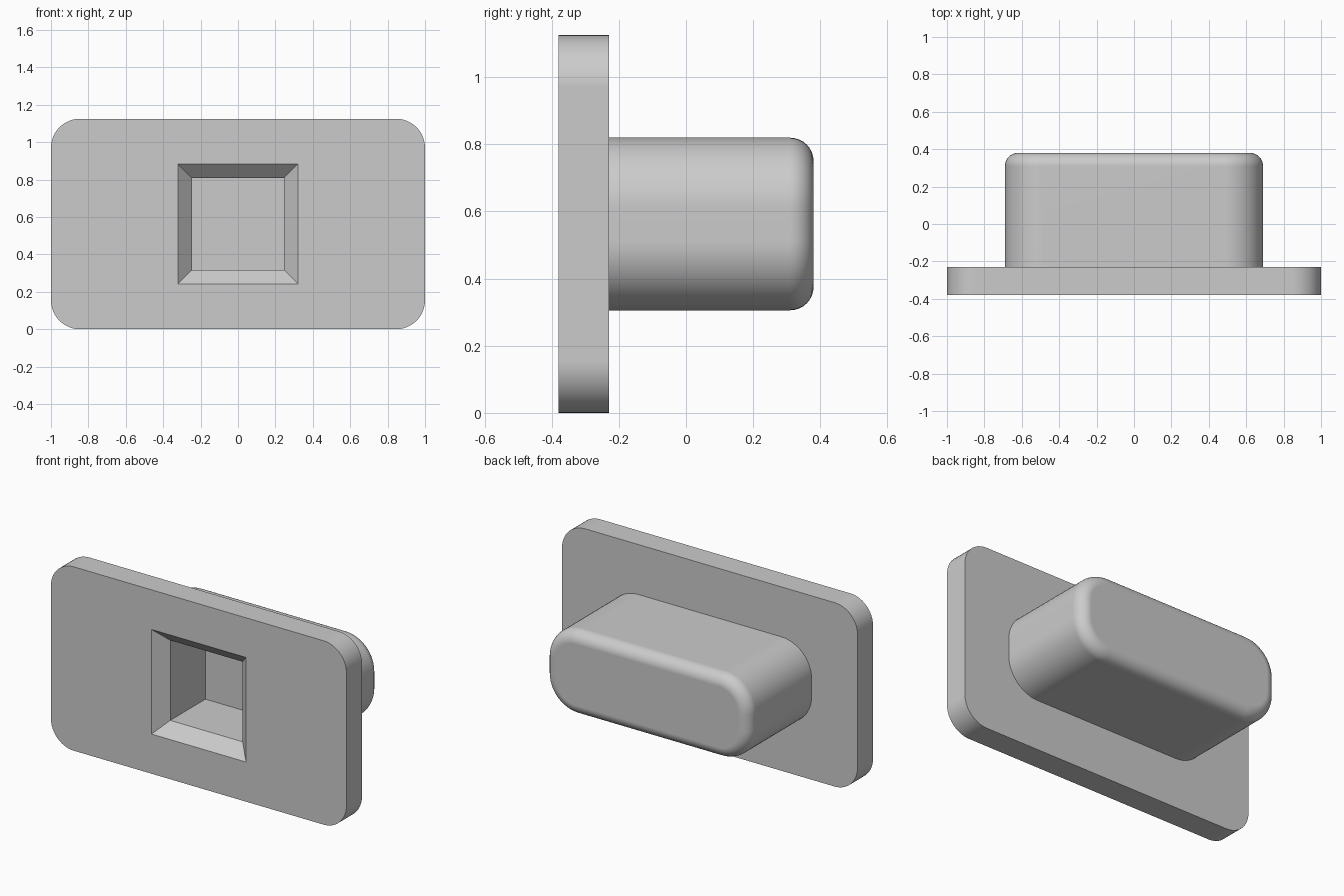
import bpy
import bmesh
from math import sin, cos, pi, radians

cube = bpy.data.objects.get("Cube")
if cube:
    bpy.data.objects.remove(cube, do_unlink=True)

MID_Z = 0.5625
FRONT, PLATE_BACK, BACK = -0.38, -0.23, 0.38

grey = bpy.data.materials.new("light grey")
grey.use_nodes = True
colour = (0.6, 0.6, 0.6, 1)
grey.diffuse_color = colour
grey.node_tree.nodes["Principled BSDF"].inputs["Base Color"].default_value = colour


def outline(half_x, half_z, radius, steps):
    """Rectangle in x and z with round corners (square when radius is 0)."""
    if radius == 0:
        steps = 0
    points = []
    for quarter, (sx, sz) in enumerate([(1, 1), (-1, 1), (-1, -1), (1, -1)]):
        for i in range(steps + 1):
            a = (quarter + (i / steps if steps else 0)) * pi / 2
            points.append((sx * (half_x - radius) + radius * cos(a),
                           sz * (half_z - radius) + radius * sin(a)))
    return points


def loft(name, half_x, half_z, radius, sections, steps=12):
    """Solid along y through sections given as (y, inset)."""
    bm = bmesh.new()
    rings = []
    for y, inset in sections:
        shape = outline(half_x - inset, half_z - inset, max(radius - inset, 0), steps)
        rings.append([bm.verts.new((x, y, MID_Z + z)) for x, z in shape])
    for a, b in zip(rings, rings[1:]):
        for i in range(len(a)):
            j = (i + 1) % len(a)
            bm.faces.new((a[i], a[j], b[j], b[i]))
    bm.faces.new(rings[0])
    bm.faces.new(rings[-1])
    bmesh.ops.recalc_face_normals(bm, faces=bm.faces)
    mesh = bpy.data.meshes.new(name)
    bm.to_mesh(mesh)
    bm.free()
    mesh.materials.append(grey)
    obj = bpy.data.objects.new(name, mesh)
    bpy.context.collection.objects.link(obj)
    return obj


def combine(target, tool, operation):
    mod = target.modifiers.new(operation.lower(), "BOOLEAN")
    mod.operation = operation
    mod.solver = "EXACT"
    mod.object = tool
    bpy.context.view_layer.objects.active = target
    bpy.ops.object.modifier_apply(modifier=mod.name)
    bpy.data.objects.remove(tool, do_unlink=True)


# Flat face plate with rounded corners
plate = loft("face_plate", 1, MID_Z, 0.155, [(FRONT, 0), (PLATE_BACK, 0)])

# Plug body behind the plate, with a filleted back rim
fillet = 0.07
rim = [(BACK - fillet + fillet * sin(a), fillet * (1 - cos(a)))
       for a in (i * pi / 16 for i in range(9))]
plug = loft("plug_body", 0.69, 0.257, 0.205, [(-0.3, 0)] + rim)
combine(plate, plug, "UNION")

# Square pocket with a chamfered mouth; the chamfer continues past the face
chamfer, over = 0.075, 0.05
pocket = loft("pocket_cutter", 0.32 + over, 0.32 + over, 0,
              [(FRONT - over, 0), (FRONT + chamfer, chamfer + over),
               (0.035, chamfer + over)])
combine(plate, pocket, "DIFFERENCE")
plate.name = "plate_with_plug_and_pocket"

# Smooth rounded surfaces, crisp edges, flat large faces
bpy.ops.object.select_all(action="DESELECT")
plate.select_set(True)
bpy.context.view_layer.objects.active = plate
bpy.ops.object.shade_smooth_by_angle(angle=radians(30))
weighted = plate.modifiers.new("weighted normals", "WEIGHTED_NORMAL")
weighted.keep_sharp = True
